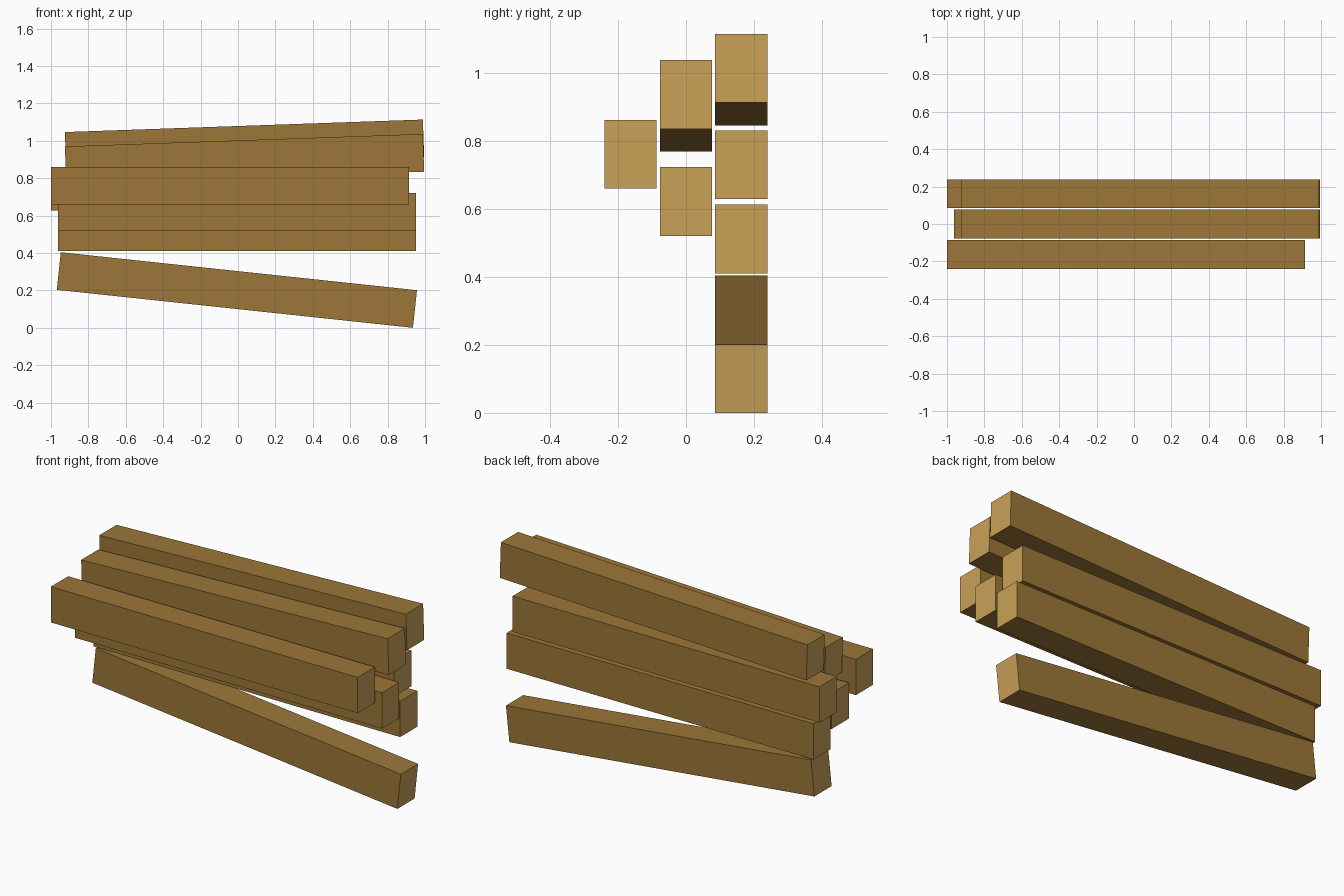
import bpy
import bmesh
from math import radians
from mathutils import Matrix, Vector

if "Cube" in bpy.data.objects:
    bpy.data.objects.remove(bpy.data.objects["Cube"], do_unlink=True)


def make_material(name, rgb):
    mat = bpy.data.materials.new(name)
    mat.use_nodes = True
    color = (*rgb, 1.0)
    mat.diffuse_color = color
    mat.node_tree.nodes["Principled BSDF"].inputs["Base Color"].default_value = color
    return mat


wood_side = make_material("brown wood", (0.335, 0.183, 0.040))
cut_end = make_material("pale cut wood", (0.585, 0.355, 0.097))

LENGTH, WIDTH, HEIGHT = 1.915, 0.154, 0.202
BACK, MIDDLE, FRONT = 0.162, 0.0, -0.163


def beam(name, x, y, z, tilt=0.0):
    """Squared timber along x with pale sawn ends; positive tilt raises +x."""
    bm = bmesh.new()
    bmesh.ops.create_cube(bm, size=1.0)
    bmesh.ops.scale(bm, vec=Vector((LENGTH, WIDTH, HEIGHT)), verts=bm.verts)
    bm.normal_update()
    for face in bm.faces:
        face.material_index = 1 if abs(face.normal.x) > 0.9 else 0
    mesh = bpy.data.meshes.new(name)
    bm.to_mesh(mesh)
    bm.free()
    mesh.materials.append(wood_side)
    mesh.materials.append(cut_end)
    obj = bpy.data.objects.new(name, mesh)
    obj.matrix_world = Matrix.Translation((x, y, z)) @ Matrix.Rotation(radians(-tilt), 4, "Y")
    bpy.context.collection.objects.link(obj)
    return obj


# Back stack, bottom to top
beam("back_bottom_beam", -0.006, BACK, 0.202, -6.08)
beam("back_lower_beam", -0.005, BACK, 0.511)
beam("back_upper_beam", -0.0425, BACK, 0.729)
beam("back_top_beam", 0.035, BACK, 0.979, 2.0)

# Middle stack
beam("middle_lower_beam", -0.005, MIDDLE, 0.621)
beam("middle_top_beam", 0.035, MIDDLE, 0.902, 2.0)

# Front beam
beam("front_beam", -0.0425, FRONT, 0.76)
